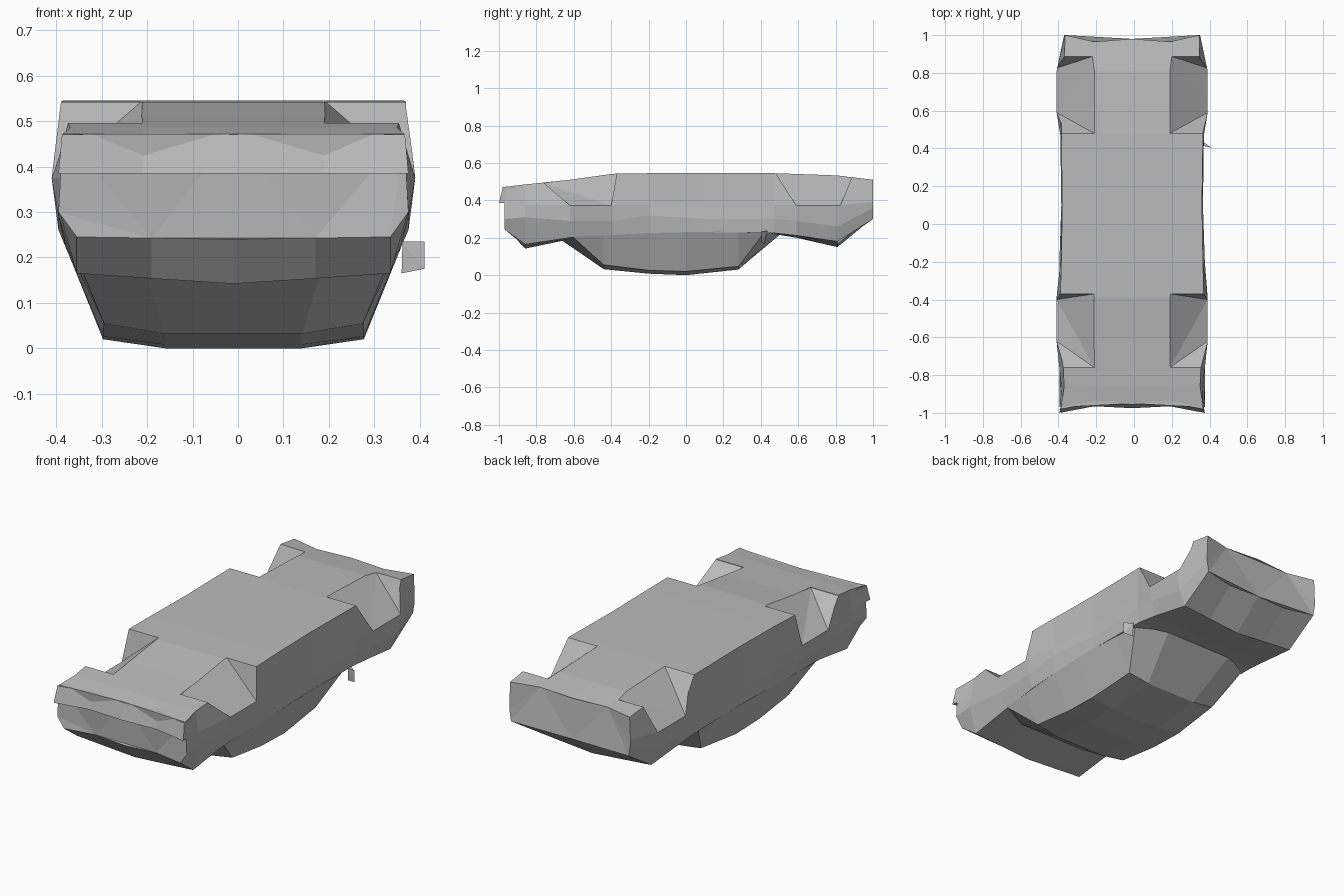
import bpy, bmesh

cube = bpy.data.objects.get("Cube")
if cube:
    bpy.data.objects.remove(cube, do_unlink=True)

CENTRE = -0.01   # the shell sits slightly off centre because of the wing mirror

grey = bpy.data.materials.new("plain grey")
grey.use_nodes = True
colour = (0.5, 0.5, 0.5, 1)
grey.diffuse_color = colour
grey.node_tree.nodes["Principled BSDF"].inputs["Base Color"].default_value = colour


def finish(name, bm):
    """Turn a bmesh into a flat shaded object."""
    bmesh.ops.recalc_face_normals(bm, faces=bm.faces)
    mesh = bpy.data.meshes.new(name)
    bm.to_mesh(mesh)
    bm.free()
    mesh.materials.append(grey)
    obj = bpy.data.objects.new(name, mesh)
    obj.location.x = CENTRE
    bpy.context.collection.objects.link(obj)
    return obj


def loft(name, rings):
    """Skin closed rings of equal length and cap both ends."""
    bm = bmesh.new()
    rows = [[bm.verts.new(p) for p in ring] for ring in rings]
    count = len(rows[0])
    for a, b in zip(rows, rows[1:]):
        for i in range(count):
            j = (i + 1) % count
            bm.faces.new((a[i], a[j], b[j], b[i]))
    caps = [bm.faces.new(rows[0]), bm.faces.new(rows[-1])]
    bmesh.ops.triangulate(bm, faces=caps)
    return finish(name, bm)


def hull(name, points):
    bm = bmesh.new()
    for p in points:
        bm.verts.new(p)
    bmesh.ops.convex_hull(bm, input=bm.verts)
    return finish(name, bm)


def mirrored(half, first_on_axis=True):
    """Complete a half ring; the last point lies on the centre plane."""
    start = 1 if first_on_axis else 0
    return half + [(-x, y, z) for x, y, z in half[start:-1][::-1]]


# Main shell: y, floor z, floor / flank / shoulder / deck widths,
# shoulder z, deck edge z, deck centre z
stations = [
    (-.97, .472, .375, .38, .385, .345, .30, .245, .24),
    (-.86, .485, .36, .375, .385, .345, .31, .165, .142),
    (-.62, .51, .37, .40, .385, .35, .29, .20, .192),
    (-.39, .542, .38, .40, .385, .365, .29, .215, .215),
    (-.2, .545, .375, .38, .385, .37, .32, .225, .225),
    (.1, .545, .37, .37, .375, .37, .30, .23, .23),
    (.47, .545, .375, .38, .38, .37, .30, .225, .22),
    (.59, .541, .37, .40, .385, .365, .29, .212, .20),
    (.81, .533, .36, .40, .385, .35, .26, .18, .15),
    (1.0, .51, .355, .36, .36, .35, .36, .30, .29),
]
rings = []
for y, fz, fw, mw, sw, dw, sz, dz, cz in stations:
    end = abs(y) > 0.95
    scoop = 0.965 if end else 1     # ends dip inward between the corners
    rings.append(mirrored([
        (0, y * (0.98 if end else 1), fz), (.2, y * scoop, fz), (fw, y, fz),
        (mw, y, .375 if not end else .39), (sw, y, sz), (dw, y, dz),
        (.18, y * scoop, (dz + cz) / 2), (0, y * (0.98 if end else 1), cz)]))
shell = loft("body_shell", rings)

# Wheel wells: sloping wedges cut from the flat underside
wells = {"front": (-.76, .493, -.62, -.40, -.37, .545),
         "rear": (.48, .545, .59, .825, .89, .53)}
for label, (y0, z0, y1, y2, y3, z3) in wells.items():
    for side, s in (("left", 1), ("right", -1)):
        pts = [(.2, y0, z0), (.2, y3, z3), (.2, y0, .6), (.2, y3, .6),
               (.5, y0, z0), (.5, y3, z3), (.5, y0, .6), (.5, y3, .6),
               (.4, y1, .372), (.4, y2, .372), (.5, y1, .372), (.5, y2, .372)]
        cutter = hull(f"{label}_{side}_well_cutter", [(x * s, y, z) for x, y, z in pts])
        cutter.hide_render = True
        cutter.hide_viewport = True
        cutter.display_type = 'WIRE'
        cut = shell.modifiers.new(f"{label} {side} well", 'BOOLEAN')
        cut.operation = 'DIFFERENCE'
        cut.solver = 'EXACT'
        cut.object = cutter

# Cabin: y, bow of the middle, waist w / z, roof edge w / z, roof middle w / z
cabin = [
    (-.60, -.07, .355, .205, .345, .20, .2, .19),
    (-.44, 0, .362, .215, .285, .055, .15, .032),
    (-.2, 0, .37, .225, .287, .026, .15, .008),
    (0, 0, .372, .23, .287, .02, .15, 0),
    (.28, 0, .37, .234, .275, .047, .15, .03),
    (.42, .08, .367, .235, .355, .23, .2, .215),
]
loft("cabin", [mirrored([(w, y, z), (ew, y, ez), (mw, y + bow, mz), (0, y + bow, mz)], False)
               for y, bow, w, z, ew, ez, mw, mz in cabin])

# Front bumper: a leaning bar with swept corners
bar = []
for x, y in ((-.385, -1), (-.2, -.965), (0, -.975), (.2, -.965), (.385, -1)):
    bar.append([(x, y, .385), (x * .98, y + .02, .47),
                (x * .96, -.91, .47), (x * .96, -.91, .385)])
loft("front_bumper", bar)

# Wing mirror on one side only
hull("wing_mirror", [(.37, .42, .165), (.42, .403, .175), (.42, .403, .235),
                     (.372, .415, .235), (.378, .435, .235)])
